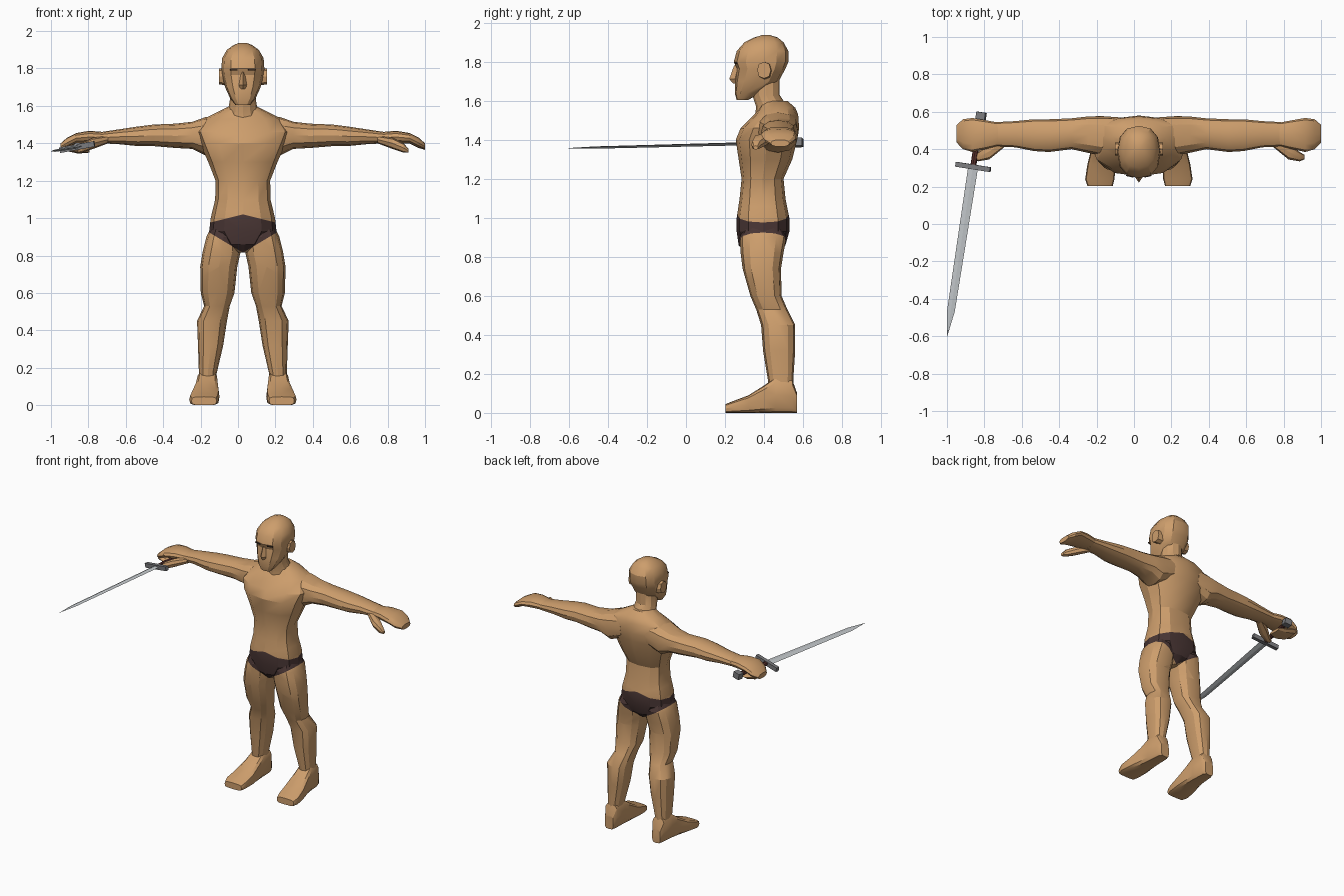
import bpy, bmesh, math
from mathutils import Matrix, Vector, Euler

cube = bpy.data.objects.get("Cube")
if cube:
    bpy.data.objects.remove(cube, do_unlink=True)

MID = 0.026          # x of the body's mirror plane
parts = []


def material(name, *rgb):
    m = bpy.data.materials.new(name)
    m.use_nodes = True
    m.diffuse_color = (*rgb, 1)
    m.node_tree.nodes["Principled BSDF"].inputs["Base Color"].default_value = (*rgb, 1)
    return m


skin = material("skin", .61, .34, .15)
cloth = material("dark_cloth", .066, .036, .034)
steel = material("blade_steel", .55, .58, .6)
iron = material("guard_iron", .2, .2, .21)
leather = material("grip_leather", .1, .03, .025)
brow_dark = material("brow_dark", .05, .03, .02)


def finish(name, bm, *mats):
    bmesh.ops.recalc_face_normals(bm, faces=bm.faces)
    mesh = bpy.data.meshes.new(name)
    bm.to_mesh(mesh)
    bm.free()
    for m in mats:
        mesh.materials.append(m)
    ob = bpy.data.objects.new(name, mesh)
    bpy.context.collection.objects.link(ob)
    parts.append(ob)
    return ob


def signed_power(v, p):
    return math.copysign(abs(v) ** p, v)


def loft(axis, sections, sides=12, power=2.4):
    """Skin rounded-box rings; each section is (position, u0, u1, v0, v1)."""
    bm = bmesh.new()
    rings = []
    for t, u0, u1, v0, v1 in sections:
        ring = []
        for i in range(sides):
            a = math.tau * i / sides
            u = (u0 + u1) / 2 + (u1 - u0) / 2 * signed_power(math.cos(a), 2 / power)
            v = (v0 + v1) / 2 + (v1 - v0) / 2 * signed_power(math.sin(a), 2 / power)
            ring.append(bm.verts.new({"x": (t, u, v), "y": (u, t, v), "z": (u, v, t)}[axis]))
        rings.append(ring)
    for low, high in zip(rings, rings[1:]):
        for i in range(sides):
            j = (i + 1) % sides
            bm.faces.new((low[i], low[j], high[j], high[i]))
    bm.faces.new(rings[0])
    bm.faces.new(rings[-1])
    return bm


def place(bm, side=1):
    bm.transform(Matrix.Translation((MID, 0, 0)) @ Matrix.Diagonal((side, 1, 1, 1)))
    return bm


def symmetric(rows):
    """Rows of (z, half width, front, back) for parts on the mirror plane."""
    return [(z, -w, w, front, back) for z, w, front, back in rows]


def cut_briefs(bm):
    """Cut the waistband and leg lines; return the rule for cloth faces."""
    lines = ((.815, .6), (1.02, -.25))
    for base, slope in lines:
        for s in (-1, 1):
            bmesh.ops.bisect_plane(bm, geom=bm.verts[:] + bm.edges[:] + bm.faces[:],
                                   plane_co=(MID, 0, base), plane_no=(s * slope, 0, -1))
    for f in bm.faces:
        c = f.calc_center_median()
        low, high = (base + slope * abs(c.x - MID) for base, slope in lines)
        f.material_index = int(low < c.z < high)


# Torso with briefs
bm = place(loft("z", symmetric([
    (.815, .03, .31, .46), (.86, .11, .27, .51), (.93, .18, .26, .53),
    (1, .172, .26, .53), (1.1, .148, .275, .51), (1.2, .146, .285, .5),
    (1.3, .185, .27, .545), (1.4, .23, .255, .57), (1.46, .255, .28, .58),
    (1.53, .21, .35, .575), (1.565, .14, .375, .56), (1.6, .07, .39, .52)])))
cut_briefs(bm)
finish("torso", bm, skin, cloth)

# Neck and head
finish("neck", place(loft("z", symmetric([
    (1.5, .11, .35, .55), (1.57, .08, .36, .52), (1.63, .07, .34, .48),
    (1.73, .07, .34, .48)]), power=2)), skin)
finish("head", place(loft("z", symmetric([
    (1.605, .04, .26, .32), (1.64, .068, .25, .38), (1.7, .095, .25, .475),
    (1.765, .112, .26, .51), (1.8, .115, .245, .525), (1.855, .111, .26, .525),
    (1.9, .085, .3, .5), (1.925, .05, .35, .47), (1.937, .02, .39, .43)]))), skin)
finish("nose", place(loft("z", symmetric([
    (1.69, .016, .24, .28), (1.712, .021, .222, .28), (1.78, .01, .246, .29)]),
    sides=4, power=2)), skin)


def box(name, size, loc, mat, rot=(0, 0, 0), parent=Matrix()):
    bm = bmesh.new()
    bmesh.ops.create_cube(bm, size=1)
    turn = Euler(rot).to_matrix().to_4x4()
    bm.transform(parent @ Matrix.Translation(loc) @ turn @ Matrix.Diagonal((*size, 1)))
    return finish(name, bm, mat)


# Paired parts
for side, label in ((1, "left"), (-1, "right")):
    bm = place(loft("z", [
        (.97, .05, .16, .31, .48), (.9, .012, .195, .275, .515),
        (.82, .012, .215, .28, .5), (.74, .03, .228, .29, .487),
        (.6, .045, .225, .33, .49), (.53, .07, .207, .36, .52),
        (.45, .085, .245, .385, .56), (.32, .105, .24, .395, .56),
        (.17, .14, .235, .42, .55), (.08, .14, .235, .43, .55)]), side)
    cut_briefs(bm)
    finish(label + "_leg", bm, skin, cloth)

    finish(label + "_foot", place(loft("y", [
        (.57, .155, .22, 0, .1), (.545, .14, .235, 0, .17),
        (.46, .135, .245, 0, .185), (.4, .13, .255, 0, .14),
        (.32, .125, .275, 0, .09), (.24, .13, .287, 0, .06),
        (.203, .14, .275, 0, .045)], power=4), side), skin)

    finish(label + "_arm", place(loft("x", [
        (.1, .41, .57, 1.38, 1.55), (.2, .365, .577, 1.335, 1.54),
        (.27, .38, .575, 1.37, 1.515), (.36, .4, .565, 1.375, 1.505),
        (.48, .385, .56, 1.385, 1.5), (.56, .39, .56, 1.385, 1.49),
        (.66, .41, .55, 1.395, 1.475), (.76, .415, .545, 1.4, 1.46)]), side), skin)
    finish(label + "_hand", place(loft("x", [
        (.74, .42, .54, 1.4, 1.46), (.82, .4, .555, 1.4, 1.467),
        (.89, .385, .567, 1.4, 1.455), (.94, .4, .56, 1.375, 1.43),
        (.974, .435, .53, 1.365, 1.4)]), side), skin)
    finish(label + "_thumb", place(loft("x", [
        (.72, .41, .47, 1.4, 1.44), (.8, .345, .43, 1.37, 1.43),
        (.86, .335, .385, 1.35, 1.4), (.885, .345, .37, 1.35, 1.37)],
        sides=8), side), skin)

    finish(label + "_ear", place(loft("x", [
        (.09, .37, .44, 1.71, 1.8), (.128, .365, .435, 1.715, 1.8)],
        sides=8), side), skin)
    box(label + "_brow", (.04, .008, .008), (MID + side * .048, .256, 1.793),
        brow_dark, rot=(0, 0, side * .22))

# Fingers curled under the grip
finish("right_fingers", place(loft("x", [
    (.82, .43, .53, 1.35, 1.37), (.88, .405, .545, 1.345, 1.385),
    (.95, .41, .55, 1.36, 1.41)], sides=8), -1), skin)

# Sword, built along local y and tilted into the hand
pose = Matrix.Translation((-.86, .305, 1.38)) @ Matrix.Rotation(-.153, 4, "Z") \
    @ Matrix.Rotation(.025, 4, "X") @ Matrix.Rotation(-.18, 4, "Y")


def sword_loft(name, sections, mat, **kw):
    bm = loft("y", [(y, -w, w, -h, h) for y, w, h in sections], **kw)
    bm.transform(pose)
    return finish(name, bm, mat)


sword_loft("sword_blade", [(0, .027, .008), (-.78, .021, .006), (-.918, .001, .001)],
           steel, sides=4, power=2)
sword_loft("sword_grip", [(0, .016, .014), (.26, .016, .014)], leather, sides=8, power=2)
box("sword_guard", (.19, .026, .03), (0, 0, 0), iron, parent=pose)
box("sword_pommel", (.05, .042, .042), (0, .275, 0), iron, parent=pose)

# Soft shading with crisp folds
bpy.ops.object.select_all(action="DESELECT")
for ob in parts:
    ob.select_set(True)
bpy.context.view_layer.objects.active = parts[0]
bpy.ops.object.shade_smooth_by_angle(angle=math.radians(28))
